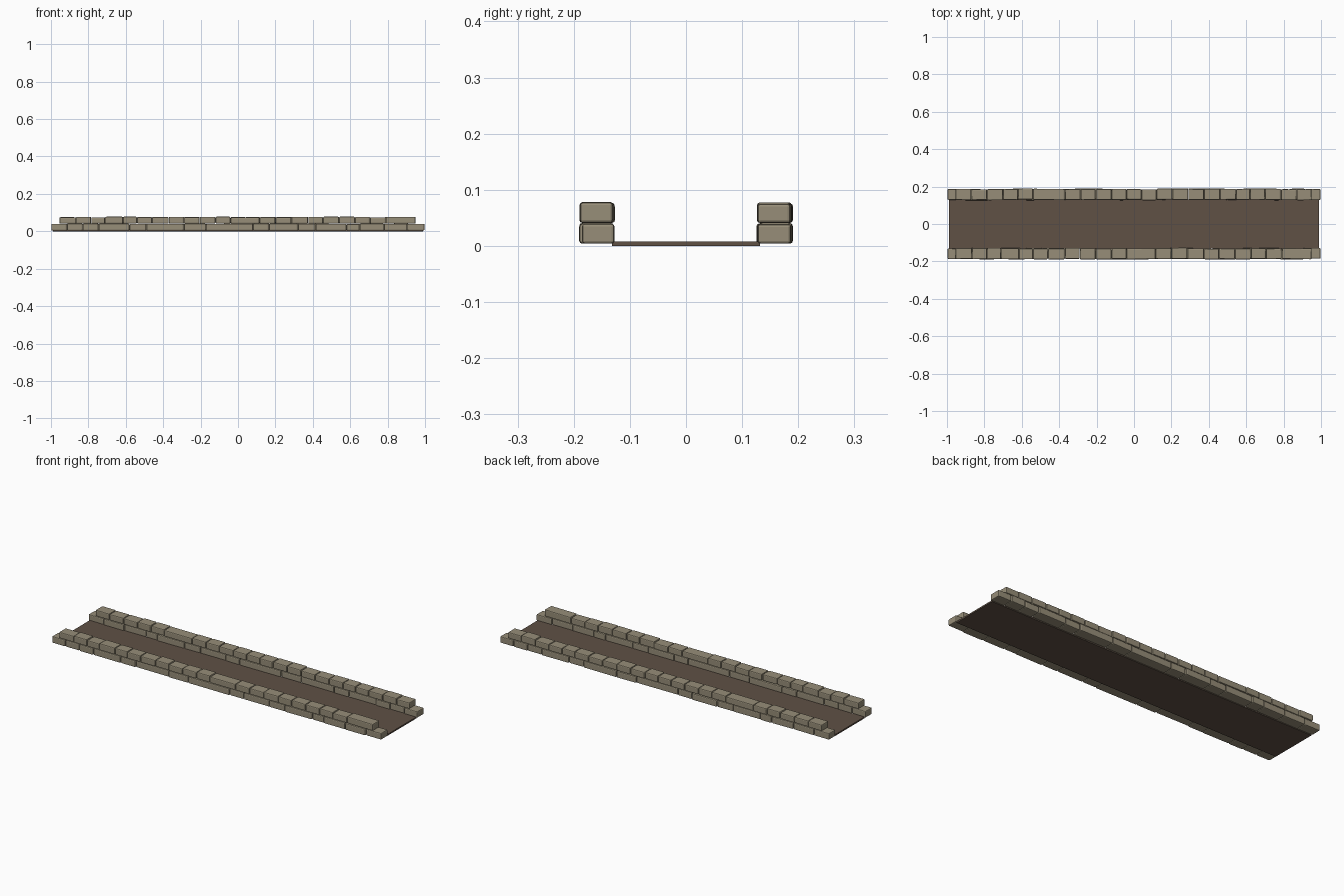
import bpy, bmesh, random
from mathutils import Matrix

if "Cube" in bpy.data.objects:
    bpy.data.objects.remove(bpy.data.objects["Cube"])

random.seed(7)


def material(name, rgb):
    m = bpy.data.materials.new(name)
    m.diffuse_color = (*rgb, 1)
    m.use_nodes = True
    m.node_tree.nodes["Principled BSDF"].inputs["Base Color"].default_value = m.diffuse_color
    return m


stone = material("stone", (0.31, 0.27, 0.19))
earth = material("earth", (0.115, 0.082, 0.06))


def add_block(bm, x0, x1, y0, y1, z0, z1, turn=0.0):
    size = Matrix.Diagonal((x1 - x0, y1 - y0, z1 - z0, 1))
    place = Matrix.Translation(((x0 + x1) / 2, (y0 + y1) / 2, (z0 + z1) / 2))
    bmesh.ops.create_cube(bm, size=1, matrix=place @ Matrix.Rotation(turn, 4, 'Z') @ size)


def finish(bm, name, mat, bevel=0.0):
    me = bpy.data.meshes.new(name)
    bm.to_mesh(me)
    bm.free()
    ob = bpy.data.objects.new(name, me)
    bpy.context.collection.objects.link(ob)
    me.materials.append(mat)
    if bevel:
        mod = ob.modifiers.new("worn_edges", 'BEVEL')
        mod.width = bevel
        mod.segments = 2
    return ob


def course(name, joints, side, z0, z1, top_jitter):
    # one row of separate, slightly uneven stones
    bm = bmesh.new()
    for a, b in zip(joints, joints[1:]):
        shift = random.uniform(-0.0025, 0.0025)
        half = 0.029 + random.uniform(-0.001, 0.001)
        y = side * 0.1585 + shift
        add_block(bm, a + 0.001, b - 0.001, y - half, y + half, z0,
                  z1 - random.uniform(0, top_jitter), random.uniform(-0.015, 0.015))
    finish(bm, name, stone, 0.005)


# joint positions along the walls
lower = [-0.998, -0.915, -0.83, -0.745, -0.58, -0.49, -0.29, -0.17, 0.08, 0.165,
         0.32, 0.415, 0.58, 0.65, 0.78, 0.905, 0.998]
upper_front = [-0.955, -0.865, -0.785, -0.71, -0.615, -0.54, -0.46, -0.37, -0.29, -0.205,
               -0.12, -0.04, 0.115, 0.2, 0.285, 0.375, 0.455, 0.54, 0.625, 0.705, 0.79, 0.95]
upper_back = [-0.955, -0.87, -0.785, -0.7, -0.62, -0.54, -0.37, -0.285, -0.205, -0.12,
              -0.04, 0.04, 0.12, 0.205, 0.29, 0.375, 0.46, 0.545, 0.62, 0.7, 0.785, 0.87, 0.95]

# two stone walls
course("front_wall_lower", lower, -1, 0.004, 0.041, 0.002)
course("front_wall_upper", upper_front, -1, 0.041, 0.078, 0.004)
course("back_wall_lower", [-x for x in reversed(lower)], 1, 0.004, 0.041, 0.002)
course("back_wall_upper", upper_back, 1, 0.041, 0.078, 0.004)

# path between the walls
bm = bmesh.new()
add_block(bm, -0.99, 0.99, -0.132, 0.132, 0.0, 0.008)
finish(bm, "path_floor", earth)
